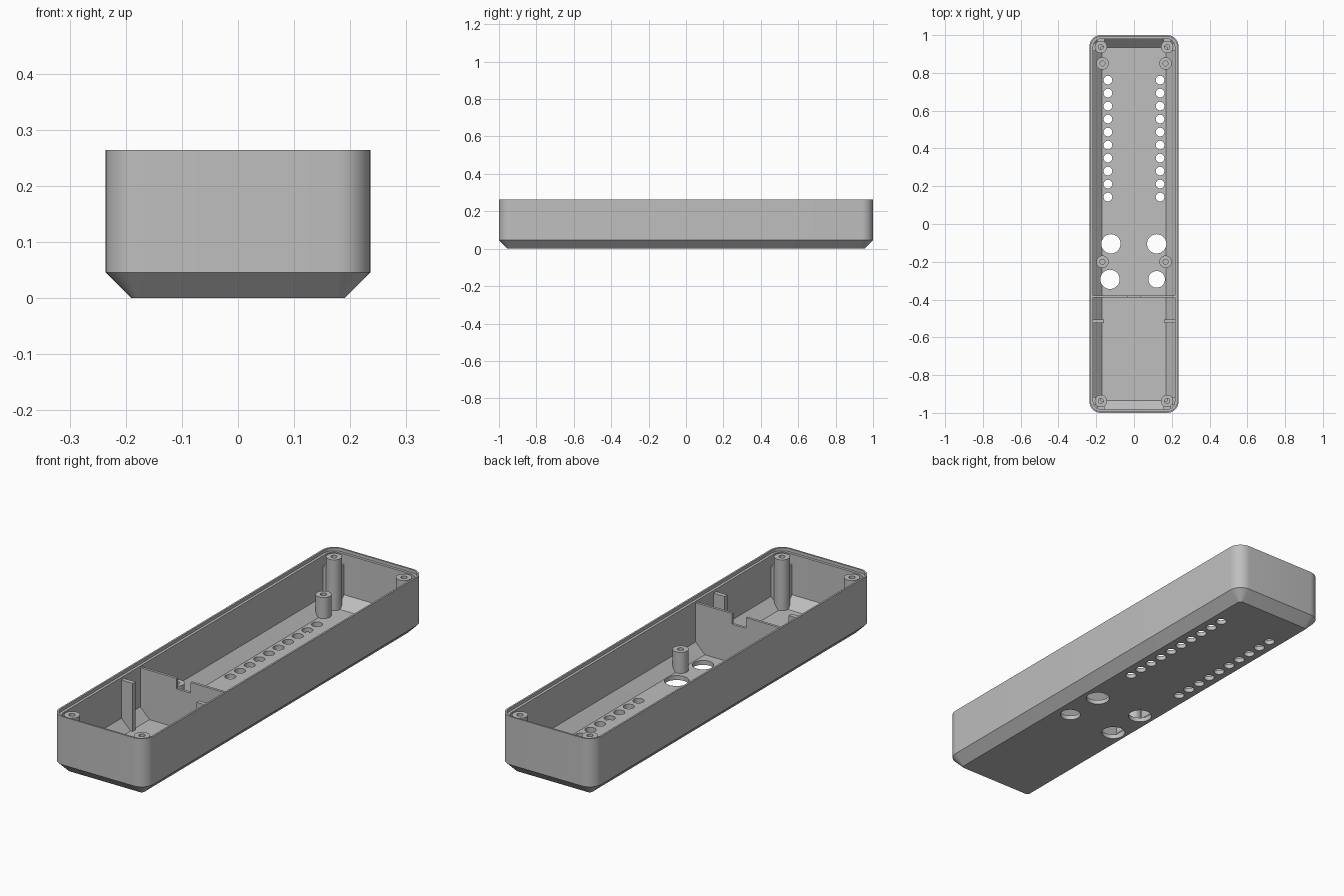
import bpy, bmesh, math

if "Cube" in bpy.data.objects:
    bpy.data.objects.remove(bpy.data.objects["Cube"])

grey = bpy.data.materials.new("plain_grey")
grey.use_nodes = True
colour = (0.52, 0.52, 0.52, 1)
grey.diffuse_color = colour
grey.node_tree.nodes["Principled BSDF"].inputs["Base Color"].default_value = colour

HX, HY, TOP = 0.236, 1.0, 0.264
POST_X, POST_Y = 0.175, 0.937


def finish(name, bm):
    bmesh.ops.recalc_face_normals(bm, faces=bm.faces)
    mesh = bpy.data.meshes.new(name)
    bm.to_mesh(mesh)
    bm.free()
    mesh.materials.append(grey)
    ob = bpy.data.objects.new(name, mesh)
    bpy.context.collection.objects.link(ob)
    return ob


def smooth(ob):
    bpy.ops.object.select_all(action="DESELECT")
    ob.select_set(True)
    bpy.context.view_layer.objects.active = ob
    bpy.ops.object.shade_smooth_by_angle(angle=math.radians(30))


def loft(bm, rings):
    """Skin a stack of equal point rings and cap both ends."""
    loops = [[bm.verts.new(p) for p in ring] for ring in rings]
    n = len(loops[0])
    for a, b in zip(loops, loops[1:]):
        for i in range(n):
            j = (i + 1) % n
            bm.faces.new((a[i], a[j], b[j], b[i]))
    bm.faces.new(loops[0])
    bm.faces.new(loops[-1])


def rounded_rect(inset, z, radius, steps=10):
    pts = []
    for k, (sx, sy) in enumerate(((1, 1), (-1, 1), (-1, -1), (1, -1))):
        for i in range(steps + 1):
            a = math.pi / 2 * (k + i / steps)
            pts.append((sx * (HX - inset - radius) + radius * math.cos(a),
                        sy * (HY - inset - radius) + radius * math.sin(a), z))
    return pts


def circle(x, y, z, r, n=32):
    return [(x + r * math.cos(2 * math.pi * i / n),
             y + r * math.sin(2 * math.pi * i / n), z) for i in range(n)]


def prism(name, profile, centre, thickness, along_y=True):
    """Extrude a (distance, height) profile, standing across the y or x axis."""
    bm = bmesh.new()
    ends = [centre - thickness / 2, centre + thickness / 2]
    loft(bm, [[(d, e, z) if along_y else (e, d, z) for d, z in profile] for e in ends])
    return finish(name, bm)


def post(name, x, y, base, top, r=0.033, bore=0.013):
    bm = bmesh.new()
    loft(bm, [circle(x, y, base, r), circle(x, y, top, r),
              circle(x, y, top, bore), circle(x, y, top - 0.08, bore)])
    smooth(finish(name, bm))


# Open tray: chamfered base, stepped rim, sloped inner floor edge
bm = bmesh.new()
loft(bm, [rounded_rect(*r) for r in (
    (0.046, 0, 0.014), (0, 0.046, 0.06), (0, TOP, 0.06),
    (0.008, TOP, 0.052), (0.008, 0.25, 0.052), (0.02, 0.25, 0.04),
    (0.02, 0.066, 0.04), (0.066, 0.02, 0.006))])
tray = finish("tray", bm)

# Floor holes: two rows of small ones and four large ones
holes = [(s * 0.138, 0.762 - 0.0688 * i, 0.023) for s in (-1, 1) for i in range(10)]
holes += [(-0.122, -0.105, 0.051), (0.12, -0.105, 0.051),
          (-0.127, -0.293, 0.051), (0.12, -0.293, 0.044)]
bm = bmesh.new()
for x, y, r in holes:
    loft(bm, [circle(x, y, -0.1, r), circle(x, y, 0.1, r)])
cutter = finish("hole_cutter", bm)
cutter.hide_render = True
cut = tray.modifiers.new("holes", "BOOLEAN")
cut.object = cutter
cut.operation = "DIFFERENCE"
cut.solver = "EXACT"
bpy.context.view_layer.objects.active = tray
bpy.ops.object.modifier_apply(modifier=cut.name)
bpy.data.objects.remove(cutter)
smooth(tray)


def wall_profile(inner, outer, top, sign):
    """Rib outline that follows the sloped floor edge into the wall."""
    return [(sign * d, z) for d, z in (
        (inner, 0.015), (outer - 0.025, 0.015), (outer, 0.06), (outer, top), (inner, top))]


for sx, side in ((1, "left"), (-1, "right")):
    # Corner screw posts with ribs to both walls
    for sy, end in ((1, "back"), (-1, "front")):
        tag = f"{end}_{side}"
        post("corner_post_" + tag, sx * POST_X, sy * POST_Y, 0.02, 0.25)
        prism("corner_side_rib_" + tag, wall_profile(POST_X, HX - 0.014, 0.203, sx),
              sy * POST_Y, 0.04)
        prism("corner_end_rib_" + tag, wall_profile(POST_Y, HY - 0.014, 0.203, sy),
              sx * POST_X, 0.04, along_y=False)
    # Short board posts
    for y, end in ((0.85, "back"), (-0.2, "middle")):
        post(f"board_post_{end}_{side}", sx * 0.167, y, 0.015, 0.115)
    # Tall side rib in the front bay
    prism("bay_rib_" + side, wall_profile(0.16, HX - 0.014, 0.238, sx), -0.515, 0.02)

# Cross partition with a cable notch
half = [(0.035, 0.195), (0.035, 0.243), (0.222, 0.243), (0.222, 0.06), (0.197, 0.015)]
prism("partition", half + [(-x, z) for x, z in reversed(half)], -0.384, 0.012)
